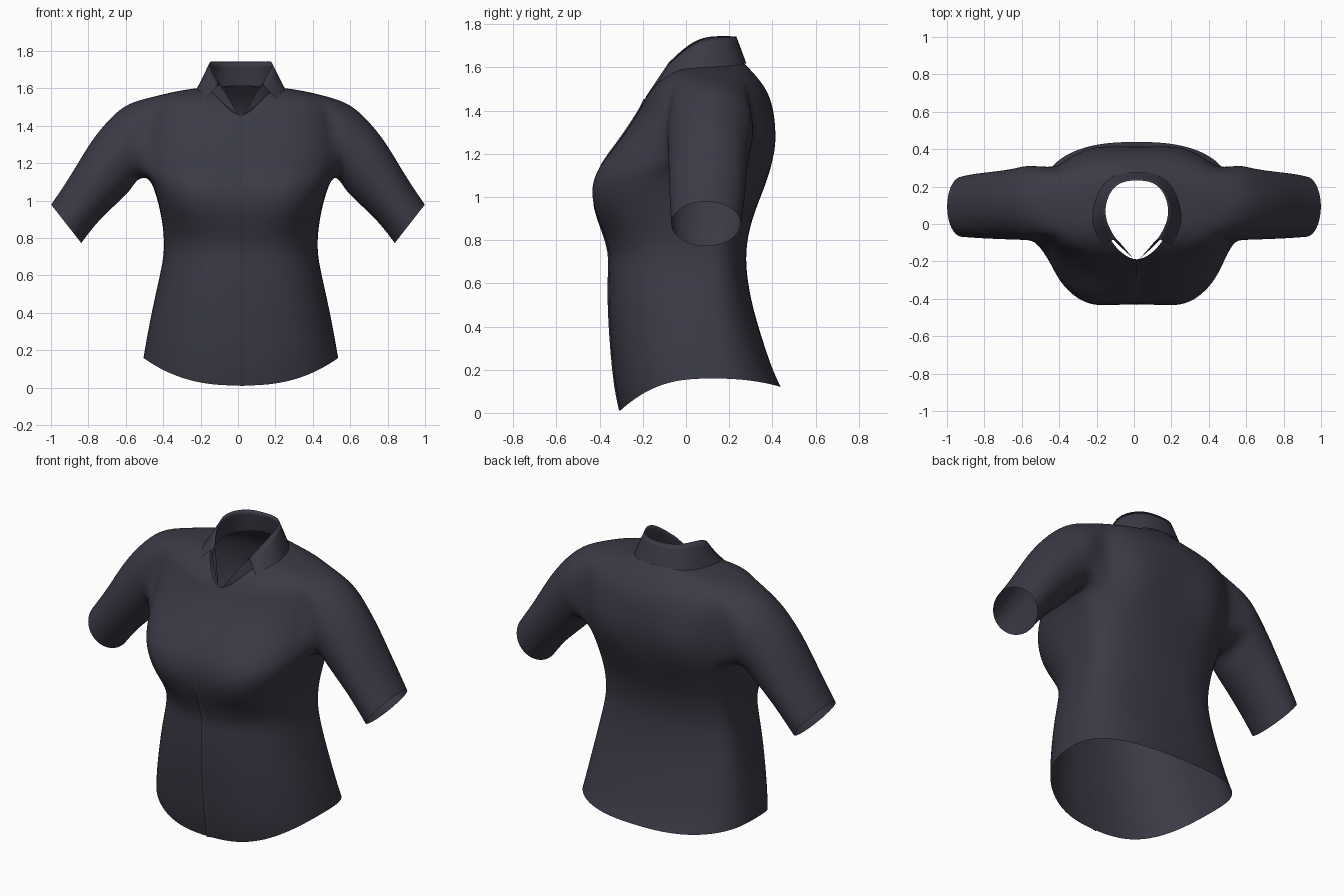
import bpy, bmesh, math

if "Cube" in bpy.data.objects:
    bpy.data.objects.remove(bpy.data.objects["Cube"])

navy = bpy.data.materials.new("charcoal_navy_cloth")
navy.diffuse_color = (0.043, 0.042, 0.061, 1)
navy.use_nodes = True
navy.node_tree.nodes["Principled BSDF"].inputs["Base Color"].default_value = navy.diffuse_color

N = 40          # points around the body
SHIFT = 0.015   # the body sits slightly off centre
SIDE_Y = 0.10   # y of the side seams

# body rings: half width, front y, back y, z at front, side, back, front and back roundness
RINGS = [
    (.522, -.305, .440, .010, .160, .120, .80, .80),
    (.510, -.328, .405, .110, .230, .190, .80, .80),
    (.490, -.345, .360, .270, .340, .320, .80, .80),
    (.457, -.360, .305, .490, .500, .500, .80, .80),
    (.422, -.358, .280, .650, .650, .650, .80, .80),
    (.410, -.352, .278, .740, .740, .740, .80, .80),
    (.414, -.385, .290, .840, .840, .840, .76, .80),
    (.432, -.428, .325, .950, .950, .950, .62, .80),
    (.462, -.430, .370, 1.06, 1.06, 1.06, .54, .82),
    (.495, -.390, .400, 1.16, 1.13, 1.16, .56, .86),
    (.520, -.310, .415, 1.26, 1.24, 1.26, .66, .88),
    (.530, -.250, .412, 1.35, 1.35, 1.36, .78, .88),
    (.530, -.212, .395, 1.41, 1.46, 1.45, .86, .88),
    (.470, -.203, .365, 1.43, 1.555, 1.51, .88, .88),
    (.330, -.197, .322, 1.44, 1.590, 1.565, .92, .88),
    (.200, -.190, .265, 1.455, 1.605, 1.625, 1.15, .88),
]


def spow(v, e):
    return math.copysign(abs(v) ** e, v)


def swell(x, z):
    """Fullness either side of the centre line of the chest or back."""
    return math.exp(-((abs(x) - .25) / .12) ** 2 - ((z - 1.04) / .15) ** 2)


def body_point(ring, a):
    hw, yf, yb, zf, zs, zb, ef, eb = ring
    c, s = math.cos(a), math.sin(a)
    e = ef if c > 0 else eb
    zend, p = (zf, 2 if zs < 1 else 3.5) if c > 0 else (zb, 2)
    z = zs + (zend - zs) * abs(c) ** p
    x = hw * spow(s, e)
    reach = (SIDE_Y - yf) if c > 0 else (yb - SIDE_Y)
    y = SIDE_Y - reach * spow(c, e)
    if c > 0:
        y -= .025 * swell(x, z)
    else:
        y += .025 * swell(x, z - .2)
    return (x + SHIFT, y, z)


def finish(bm, name, levels):
    bmesh.ops.recalc_face_normals(bm, faces=bm.faces)
    for f in bm.faces:
        f.smooth = True
    me = bpy.data.meshes.new(name)
    bm.to_mesh(me)
    bm.free()
    me.materials.append(navy)
    ob = bpy.data.objects.new(name, me)
    bpy.context.collection.objects.link(ob)
    sub = ob.modifiers.new("smooth", 'SUBSURF')
    sub.levels = sub.render_levels = levels
    sub.boundary_smooth = 'PRESERVE_CORNERS'
    return ob


# body, left open at the hem, neck and armholes
bm = bmesh.new()
body = [[bm.verts.new(body_point(r, 2 * math.pi * j / N)) for j in range(N)] for r in RINGS]
LOW, HIGH, WF, WB = 9, 13, 3, 4    # armhole rows, columns to front and back
for i in range(len(RINGS) - 1):
    for j in range(N):
        d = min(j, N - 1 - j) - N // 4    # columns behind the side seam
        if LOW <= i < HIGH and -WF <= d < WB:
            continue
        k = (j + 1) % N
        bm.faces.new((body[i][j], body[i][k], body[i + 1][k], body[i + 1][j]))

# sleeves grown from the armholes: top x z, bottom x z, front y, back y
SLEEVE = [
    (.590, 1.525, .540, 1.115, -.085, .315),
    (.680, 1.450, .575, 1.050, -.083, .296),
    (.785, 1.325, .645, .985, -.080, .282),
    (.880, 1.160, .735, .900, -.076, .272),
    (.945, 1.060, .790, .835, -.072, .264),
    (1.000, .980, .837, .772, -.068, .252),
]
steps = [(HIGH, d) for d in range(0, WB + 1)]
steps += [(i, WB) for i in range(HIGH - 1, LOW, -1)]
steps += [(LOW, d) for d in range(WB, -WF - 1, -1)]
steps += [(i, -WF) for i in range(LOW + 1, HIGH)]
steps += [(HIGH, d) for d in range(-WF, 0)]
n = len(steps)
half = steps.index((LOW, 0))
for side in (1, -1):
    prev = [body[i][(side * (N // 4 + d)) % N] for i, d in steps]
    for tx, tz, bx, bz, y0, y1 in SLEEVE:
        ring = []
        for k in range(n):
            a = math.pi * k / half if k <= half else math.pi * (1 + (k - half) / (n - half))
            u = (1 + math.cos(a)) / 2
            y = (y0 + y1) / 2 + (y1 - y0) / 2 * math.sin(a) * 1.02
            ring.append(bm.verts.new((side * (bx + (tx - bx) * u), y, bz + (tz - bz) * u)))
        for k in range(n):
            m = (k + 1) % n
            bm.faces.new((prev[k], prev[m], ring[m], ring[k]))
        prev = ring
finish(bm, "shirt_body_and_sleeves", 2)

# front placket: thin overlapping edge down the centre front
bm = bmesh.new()
rows = []
for r in RINGS:
    x, y, z = body_point(r, 0)
    rows.append([bm.verts.new((px, y - dy, z)) for px, dy in ((.010, .005), (.035, -.002))])
for a, b in zip(rows, rows[1:]):
    bm.faces.new((a[0], a[1], b[1], b[0]))
finish(bm, "front_placket", 1)

# collar: stand, fold line and fall, from centre back to the front opening
BASE = [(0, .262, 1.615), (.10, .242, 1.61), (.17, .18, 1.60), (.20, .08, 1.595),
        (.175, -.02, 1.57), (.115, -.10, 1.54), (.012, -.188, 1.45)]
TOP = [(0, .235, 1.748), (.09, .225, 1.75), (.145, .17, 1.752), (.172, .08, 1.75),
       (.157, 0, 1.705), (.112, -.075, 1.63), (.016, -.186, 1.465)]
FALL = [(0, .285, 1.622), (.12, .268, 1.615), (.20, .195, 1.605), (.235, .09, 1.595),
        (.270, -.02, 1.555), (.220, -.135, 1.510)]
bm = bmesh.new()
crease = bm.edges.layers.float.new("crease_edge")


def strip(pts):
    """Mirror half a strip of points into a full run around the neck."""
    full = [(-x, y, z) for x, y, z in reversed(pts[1:])] + pts
    return [bm.verts.new((x + SHIFT, y, z)) for x, y, z in full]


base, top, fall = strip(BASE), strip(TOP), strip(FALL)
for k in range(len(base) - 1):
    bm.faces.new((base[k], base[k + 1], top[k + 1], top[k]))
for k in range(len(fall) - 1):
    bm.faces.new((top[k + 1], top[k + 2], fall[k + 1], fall[k]))
for a, b in zip(top, top[1:]):
    bm.edges.get((a, b))[crease] = .8
finish(bm, "collar", 2)
